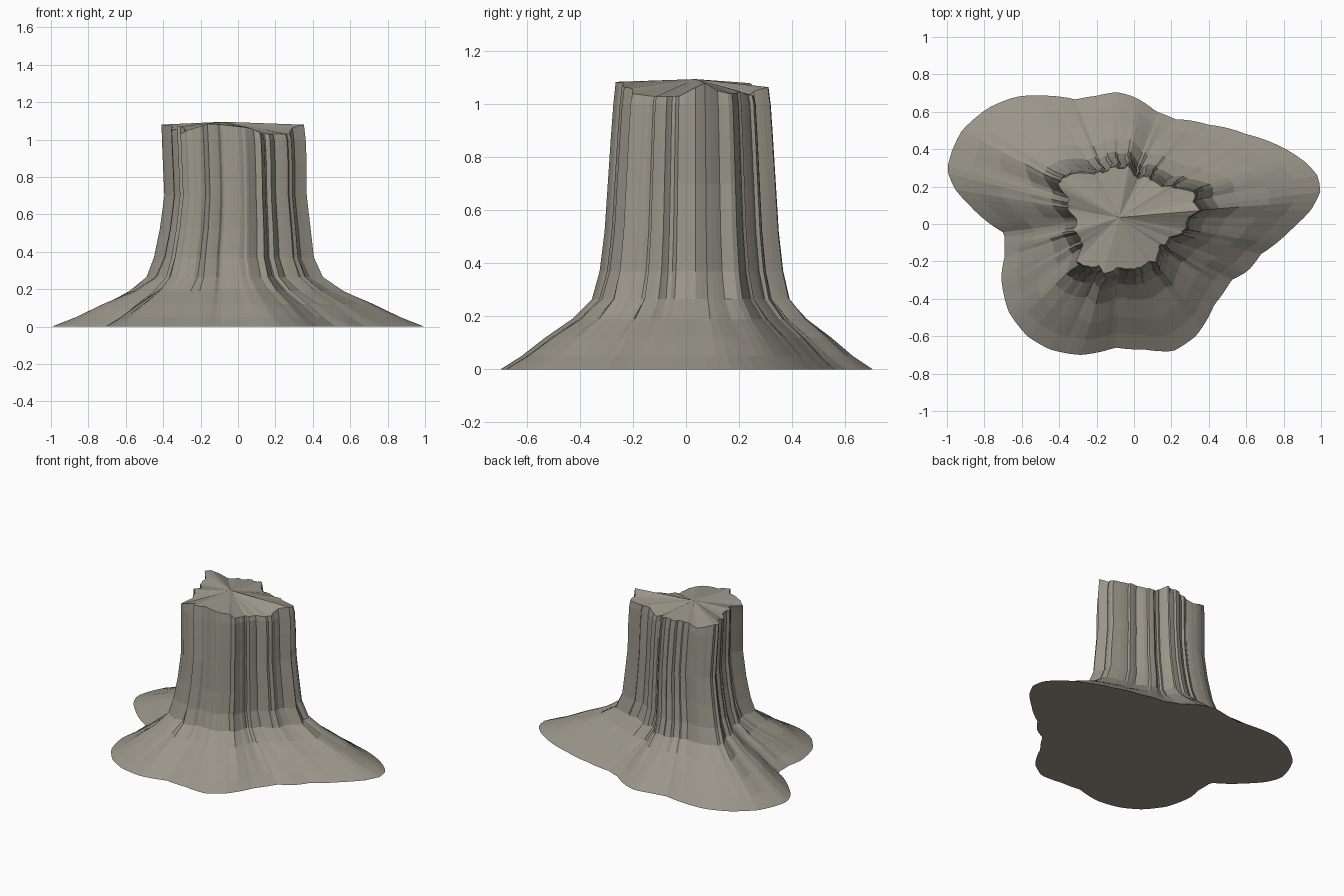
import bpy, bmesh, math, random

if "Cube" in bpy.data.objects:
    bpy.data.objects.remove(bpy.data.objects["Cube"])

random.seed(4)
CX, CY = -0.08, 0.035
SEG = 150

# outline of the spreading roots on the ground (x, y)
ROOTS = [(1.0, .18), (.98, .26), (.93, .32), (.83, .39), (.6, .48), (.4, .53), (.22, .56), (.12, .6),
         (0, .68), (-.09, .705), (-.2, .685), (-.31, .665), (-.45, .685), (-.63, .68), (-.78, .62),
         (-.92, .5), (-.97, .4), (-1.0, .29), (-.96, .19), (-.87, .09), (-.69, -.05), (-.69, -.17),
         (-.71, -.28), (-.67, -.47), (-.57, -.6), (-.45, -.67), (-.29, -.7), (-.1, -.66), (.05, -.67),
         (.21, -.68), (.33, -.6), (.43, -.43), (.52, -.3), (.61, -.25), (.68, -.16), (.84, -.03), (.95, .08)]

# ragged rim of the cut (x, y, z)
RIM = [(.35, .07, 1.08), (.31, .12, 1.05), (.34, .17, 1.04), (.28, .19, 1.04), (.16, .2, 1.05),
       (.12, .23, 1.04), (.05, .25, 1.03), (0, .25, 1.05), (-.03, .305, 1.065), (-.2, .27, 1.06),
       (-.28, .28, 1.04), (-.4, .25, 1.08), (-.41, .21, 1.08), (-.34, .13, 1.07), (-.36, .08, 1.05),
       (-.31, .03, 1.06), (-.32, -.05, 1.07), (-.27, -.11, 1.05), (-.31, -.2, 1.03), (-.27, -.22, 1.05),
       (-.2, -.22, 1.07), (-.17, -.265, 1.085), (-.09, -.24, 1.08), (0, -.24, 1.07), (.07, -.2, 1.06),
       (.12, -.21, 1.04), (.14, -.13, 1.03), (.18, -.07, 1.03), (.29, -.03, 1.03), (.29, .03, 1.06)]


def polar(points):
    rows = []
    for p in points:
        dx, dy = p[0] - CX, p[1] - CY
        rows.append((math.atan2(dy, dx) % math.tau, math.hypot(dx, dy), p[2] if len(p) > 2 else 0))
    rows.sort()
    first, last = rows[0], rows[-1]
    return [(last[0] - math.tau,) + last[1:]] + rows + [(first[0] + math.tau,) + first[1:]]


def sample(rows, a):
    for p, q in zip(rows, rows[1:]):
        if p[0] <= a <= q[0]:
            f = (a - p[0]) / max(q[0] - p[0], 1e-6)
            return p[1] + f * (q[1] - p[1]), p[2] + f * (q[2] - p[2])


# bark plates: small radial steps held over a few columns
bark = []
while len(bark) < SEG:
    bark += [random.uniform(-.014, .010)] * random.randint(2, 5)

roots, rim = polar(ROOTS), polar(RIM)

# levels: height, blend towards roots, trunk scale x, scale y, shift x
LEVELS = [(0, 1, 1.12, 1.2, 0), (.05, .79, 1.12, 1.2, 0), (.12, .55, 1.12, 1.2, 0), (.19, .28, 1.12, 1.2, 0),
          (.265, .08, 1.13, 1.2, 0), (.37, .01, 1.11, 1.19, 0), (.52, 0, 1.06, 1.14, .01),
          (.7, 0, 1.0, 1.1, .015), (.88, 0, 1.01, 1.06, .01), (1.0, 0, 1.01, 1.03, .005), (None, 0, 1, 1, 0)]

bm = bmesh.new()
rings = []
for z, t, sx, sy, dx in LEVELS:
    ring = []
    for i in range(SEG):
        a = math.tau * i / SEG
        rb, _ = sample(roots, a)
        rt, zt = sample(rim, a)
        rt += bark[i]
        c, s = math.cos(a), math.sin(a)
        x = t * rb * c + (1 - t) * (rt * sx * c + dx)
        y = t * rb * s + (1 - t) * rt * sy * s
        ring.append(bm.verts.new((CX + x, CY + y, zt if z is None else z)))
    rings.append(ring)

for lo, hi in zip(rings, rings[1:]):
    for i in range(SEG):
        j = (i + 1) % SEG
        bm.faces.new((lo[i], lo[j], hi[j], hi[i]))

# cut face fans out from a raised heart; flat underside
heart = bm.verts.new((CX, CY, 1.095))
for i in range(SEG):
    bm.faces.new((rings[-1][i], rings[-1][(i + 1) % SEG], heart))
bm.faces.new(rings[0][::-1])
bmesh.ops.recalc_face_normals(bm, faces=bm.faces)

mesh = bpy.data.meshes.new("tree_stump")
bm.to_mesh(mesh)
bm.free()
stump = bpy.data.objects.new("tree_stump", mesh)
bpy.context.collection.objects.link(stump)

mat = bpy.data.materials.new("bark")
mat.diffuse_color = (.32, .30, .25, 1)
mat.use_nodes = True
mat.node_tree.nodes["Principled BSDF"].inputs["Base Color"].default_value = mat.diffuse_color
mesh.materials.append(mat)
